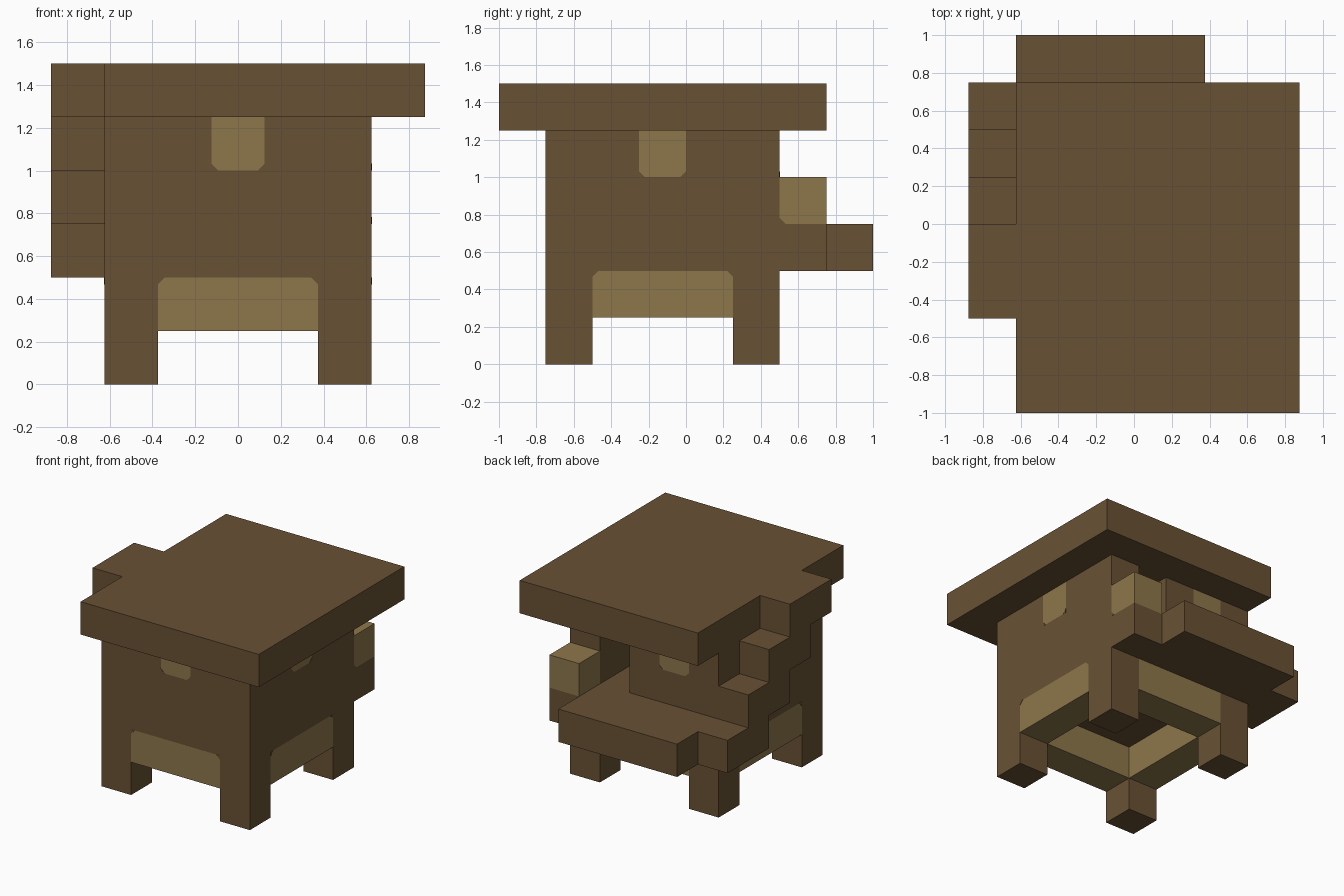
import bpy
import bmesh
from mathutils import Vector

cube = bpy.data.objects.get("Cube")
if cube:
    bpy.data.objects.remove(cube, do_unlink=True)

CELL = 0.25
ORIGIN = Vector((-0.875, -1, 0))


def material(name, colour):
    mat = bpy.data.materials.new(name)
    mat.use_nodes = True
    mat.diffuse_color = (*colour, 1)
    mat.node_tree.nodes["Principled BSDF"].inputs["Base Color"].default_value = (*colour, 1)
    return mat


brown = material("dark_wood", (0.138, 0.083, 0.034))
tan = material("light_wood", (0.27, 0.184, 0.07))


def place(point):
    return ORIGIN + Vector(point) * CELL


def finish(name, mat, bm):
    bmesh.ops.recalc_face_normals(bm, faces=bm.faces[:])
    mesh = bpy.data.meshes.new(name)
    bm.to_mesh(mesh)
    bm.free()
    mesh.materials.append(mat)
    obj = bpy.data.objects.new(name, mesh)
    bpy.context.collection.objects.link(obj)


def part(name, mat, *boxes):
    """Blocks given as x, y and z ranges in grid cells."""
    bm = bmesh.new()
    for ranges in boxes:
        low = place([r[0] for r in ranges])
        high = place([r[1] for r in ranges])
        verts = bmesh.ops.create_cube(bm, size=1)["verts"]
        for v in verts:
            v.co = Vector(h if c > 0 else l for c, l, h in zip(v.co, low, high))
    finish(name, mat, bm)


FULL, INNER = (1, 6), (2, 5)
NEAR, FAR = (1, 2), (5, 6)
BASE, DECK, LOWER, UPPER, TOP = (1, 2), (2, 3), (3, 4), (4, 5), (5, 6)
WALL = (3, 5)

# Legs and the beams between them
for x_name, xs in (("right", NEAR), ("left", FAR)):
    for y_name, ys in (("front", NEAR), ("back", FAR)):
        part(f"{y_name}_{x_name}_leg", brown, (xs, ys, (0, 2)))
    part(f"{x_name}_beam", tan, (xs, INNER, BASE))
for y_name, ys in (("front", NEAR), ("back", FAR)):
    part(f"{y_name}_beam", tan, (INNER, ys, BASE))

# Floor and back porch
part("floor", brown, (FULL, FULL, DECK))
part("porch", brown, ((1, 5), (6, 8), DECK))
part("post_base", brown, (FAR, (6, 7), DECK))
part("post_cap", tan, (FAR, (6, 7), LOWER))

# Walls with flush window blocks; the back wall leaves a doorway
part("front_wall", brown, (FULL, NEAR, LOWER), ((1, 3), NEAR, UPPER), ((4, 6), NEAR, UPPER))
part("front_window", tan, ((3, 4), NEAR, UPPER))
for side, xs in (("right", NEAR), ("left", FAR)):
    part(f"{side}_wall", brown, (xs, INNER, LOWER), (xs, (2, 3), UPPER), (xs, (4, 5), UPPER))
    part(f"{side}_window", tan, (xs, (3, 4), UPPER))
part("back_wall", brown, ((1, 4), FAR, LOWER), ((1, 2), FAR, UPPER), ((3, 4), FAR, UPPER))
part("back_window", tan, ((2, 3), FAR, UPPER))
part("door_pillar", brown, (FAR, FAR, WALL))

# Roof and the stair climbing to it
part("roof", brown, ((1, 7), (0, 7), TOP))
for n in range(4):
    part(f"stair_step_{n + 1}", brown, ((0, 1), (2 + n, 4 + n), (5 - n, 6 - n)))

# Small dark trims that cut the corners of the light panels
X, Y, Z = Vector((1, 0, 0)), Vector((0, 1, 0)), Vector((0, 0, 1))
trims = bmesh.new()


def trim(corner, along, up, normal):
    p, size = place(corner), 0.032
    face = trims.faces.new([trims.verts.new(q) for q in (p, p + along * size, p + up * size)])
    out = bmesh.ops.extrude_face_region(trims, geom=[face])["geom"]
    for v in out:
        if isinstance(v, bmesh.types.BMVert):
            v.co += normal * 0.002


def trim_pair(corner, along, width, up, normal):
    trim(corner, along, up, normal)
    trim(Vector(corner) + along * width, -along, up, normal)


trim_pair((2, 1, 2), X, 3, -Z, -Y)
trim_pair((3, 1, 4), X, 1, Z, -Y)
trim_pair((2, 6, 4), X, 1, Z, Y)
trim_pair((6, 2, 2), Y, 3, -Z, X)
trim_pair((6, 3, 4), Y, 1, Z, X)
trim_pair((1, 2, 2), Y, 3, -Z, -X)
trim((6, 6, 3), Y, Z, X)
finish("corner_trims", brown, trims)
